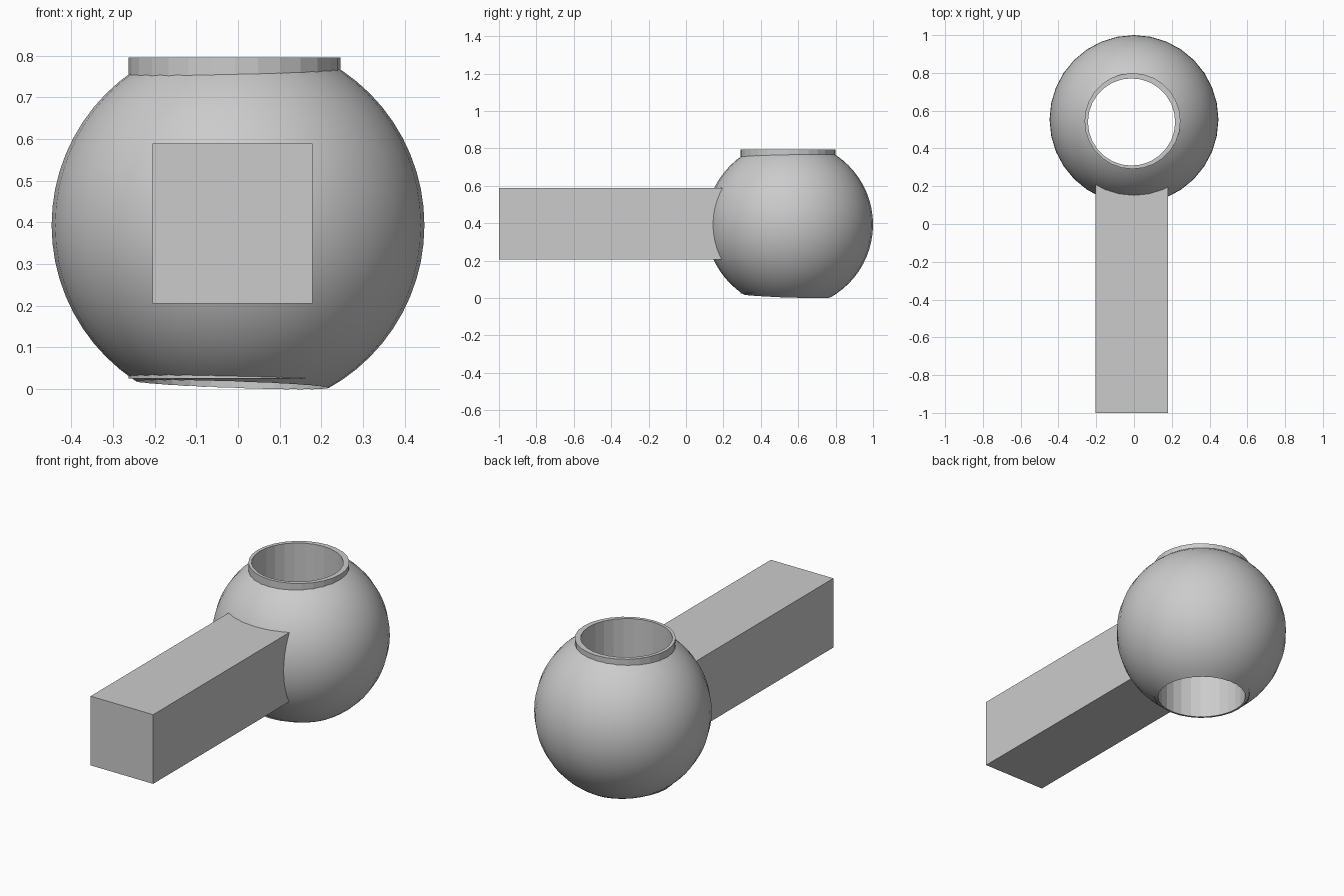
import bpy
import math

default = bpy.data.objects.get("Cube")
if default:
    bpy.data.objects.remove(default, do_unlink=True)

grey = bpy.data.materials.new("light grey")
grey.use_nodes = True
grey.diffuse_color = (0.6, 0.6, 0.6, 1)
grey.node_tree.nodes["Principled BSDF"].inputs["Base Color"].default_value = (0.6, 0.6, 0.6, 1)


def finish(name):
    obj = bpy.context.object
    obj.name = name
    obj.data.materials.append(grey)
    return obj


def cylinder(name, x, y, radius, bottom, top):
    bpy.ops.mesh.primitive_cylinder_add(vertices=28, radius=radius, depth=top - bottom,
                                        location=(x, y, (top + bottom) / 2))
    return finish(name)


def combine(target, tool, operation):
    mod = target.modifiers.new(operation.lower(), 'BOOLEAN')
    mod.operation = operation
    mod.solver = 'EXACT'
    mod.object = tool
    bpy.ops.object.select_all(action='DESELECT')
    target.select_set(True)
    bpy.context.view_layer.objects.active = target
    bpy.ops.object.modifier_apply(modifier=mod.name)
    bpy.data.objects.remove(tool, do_unlink=True)


# Ball with a raised collar and a slightly off-centre vertical bore
bpy.ops.mesh.primitive_uv_sphere_add(segments=32, ring_count=32, radius=0.447,
                                     location=(0, 0.553, 0.393))
ball = finish("socket_ball")
combine(ball, cylinder("collar", -0.008, 0.545, 0.254, 0.025, 0.795), 'UNION')
combine(ball, cylinder("bore", -0.013, 0.54, 0.231, -0.3, 1.1), 'DIFFERENCE')
bpy.ops.object.shade_smooth_by_angle(angle=math.radians(12))

# Square handle running into the ball
front, back = -1.0, 0.25
bpy.ops.mesh.primitive_cube_add(size=1, location=(-0.013, (front + back) / 2, 0.397),
                                scale=(0.384, back - front, 0.384))
finish("square_handle")
